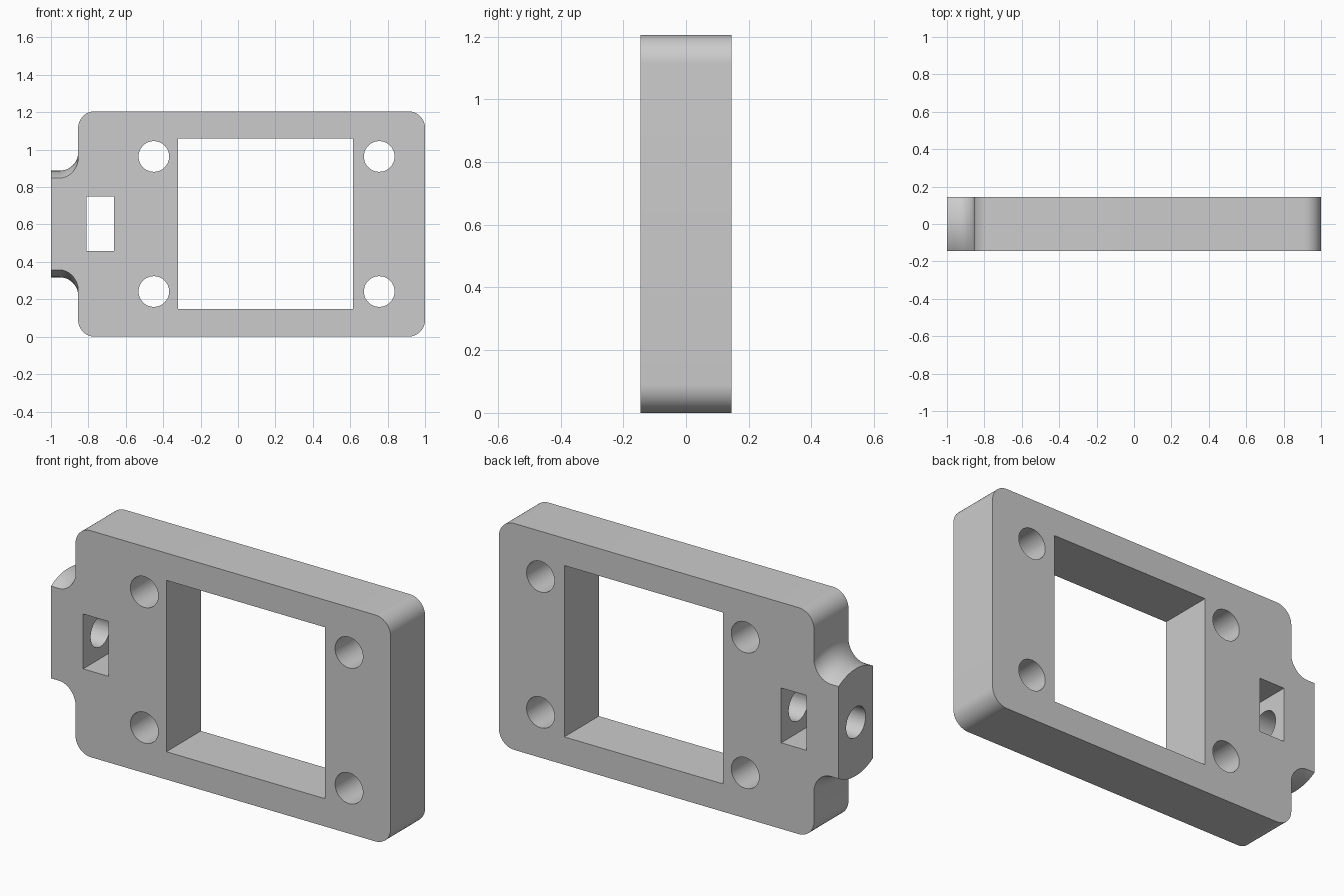
import bpy, bmesh, math
from mathutils import Matrix, Vector

old = bpy.data.objects.get("Cube")
if old:
    bpy.data.objects.remove(old, do_unlink=True)

HEIGHT, HALF_DEPTH = 1.205, 0.145
MID = HEIGHT / 2
EDGE = -0.855          # plate edge that carries the tab

grey = bpy.data.materials.new("light_grey")
grey.use_nodes = True
grey.diffuse_color = (0.6, 0.6, 0.6, 1)
grey.node_tree.nodes["Principled BSDF"].inputs["Base Color"].default_value = (0.6, 0.6, 0.6, 1)


def finish(name, bm):
    bmesh.ops.recalc_face_normals(bm, faces=bm.faces)
    mesh = bpy.data.meshes.new(name)
    bm.to_mesh(mesh)
    bm.free()
    mesh.materials.append(grey)
    obj = bpy.data.objects.new(name, mesh)
    bpy.context.collection.objects.link(obj)
    return obj


def box(name, x0, x1, z0, z1, half_y, radius=0):
    bm = bmesh.new()
    place = Matrix.Translation(((x0 + x1) / 2, 0, (z0 + z1) / 2))
    size = Matrix.Diagonal((x1 - x0, 2 * half_y, z1 - z0, 1))
    bmesh.ops.create_cube(bm, size=1, matrix=place @ size)
    if radius:
        along_y = [e for e in bm.edges
                   if abs(e.verts[0].co.y - e.verts[1].co.y) > half_y]
        bmesh.ops.bevel(bm, geom=along_y, offset=radius, segments=12,
                        profile=0.5, affect='EDGES')
    return finish(name, bm)


def rod(name, centre, radius, length, axis):
    bm = bmesh.new()
    turn = Matrix.Rotation(math.pi / 2, 4, axis)
    bmesh.ops.create_cone(bm, cap_ends=True, segments=48, radius1=radius,
                          radius2=radius, depth=length,
                          matrix=Matrix.Translation(centre) @ turn)
    return finish(name, bm)


def combine(target, tool, operation):
    mod = target.modifiers.new(operation.title(), 'BOOLEAN')
    mod.operation, mod.object, mod.solver = operation, tool, 'EXACT'
    bpy.context.view_layer.objects.active = target
    bpy.ops.object.modifier_apply(modifier=mod.name)
    bpy.data.objects.remove(tool, do_unlink=True)


# Plate, built over-thick so the tab can be trimmed flush with it
body = box("mounting_plate", EDGE, 1, 0, HEIGHT, 0.5, 0.09)

# Round tab with a flared root, turned about the x axis
tab_r, flare = 0.285, 0.1
root = EDGE + 0.001
profile = [(-1, 0), (-1, tab_r)]
for i in range(13):
    a = math.pi / 2 * i / 12
    profile.append((root - flare + flare * math.sin(a),
                    tab_r + flare - flare * math.cos(a)))
profile += [(root + 0.02, tab_r + flare), (root + 0.02, 0)]
bm = bmesh.new()
verts = [bm.verts.new((x, 0, MID + r)) for x, r in profile]
edges = [bm.edges.new(pair) for pair in zip(verts, verts[1:])]
bmesh.ops.spin(bm, geom=verts + edges, cent=(0, 0, MID), axis=(1, 0, 0),
               angle=2 * math.pi, steps=96)
bmesh.ops.remove_doubles(bm, verts=bm.verts, dist=0.0001)
combine(body, finish("tab", bm), 'UNION')

# Trim to the final thickness
combine(body, box("trim_slab", -2, 2, -1, 2, HALF_DEPTH), 'INTERSECT')

# Large window, small slot and four bolt holes
combine(body, box("window_cut", -0.32, 0.615, 0.148, 1.06, 0.4), 'DIFFERENCE')
for x in (-0.45, 0.755):
    for side in (-1, 1):
        centre = Vector((x, 0, MID + side * 0.361))
        combine(body, rod("bolt_cut", centre, 0.082, 1, 'X'), 'DIFFERENCE')

# Blind cross hole from the tab end, running through the slot
combine(body, rod("cross_cut", Vector((-0.825, 0, MID)), 0.082, 0.75, 'Y'), 'DIFFERENCE')
combine(body, box("slot_cut", -0.81, -0.662, 0.458, 0.75, 0.4), 'DIFFERENCE')

# Smooth the round walls, keep hard edges
bpy.ops.object.select_all(action='DESELECT')
body.select_set(True)
bpy.context.view_layer.objects.active = body
bpy.ops.object.shade_smooth_by_angle(angle=math.radians(30))
